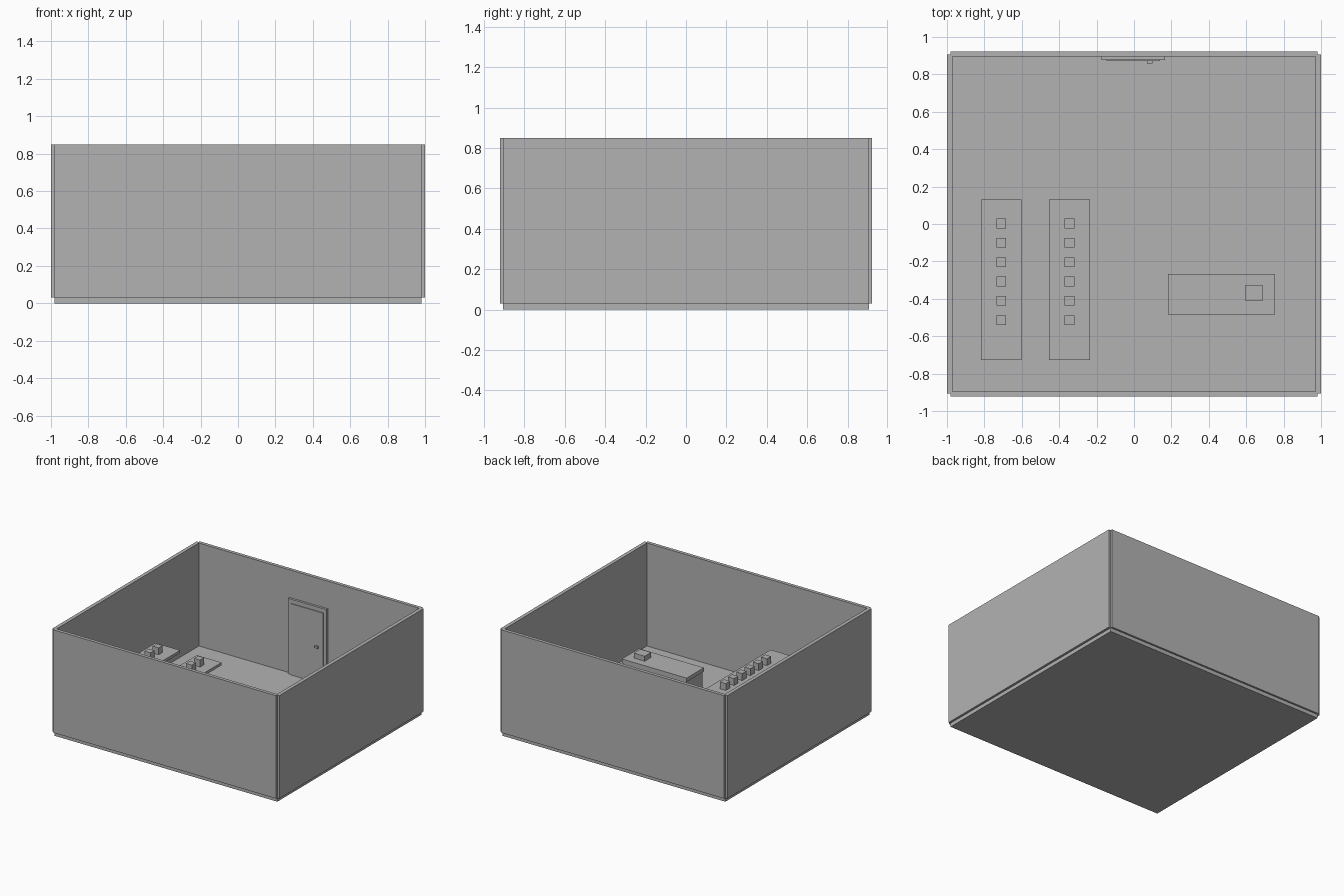
import bpy

if "Cube" in bpy.data.objects:
    bpy.data.objects.remove(bpy.data.objects["Cube"])

grey = bpy.data.materials.new("plain grey")
grey.diffuse_color = (0.45, 0.45, 0.45, 1)
grey.use_nodes = True
grey.node_tree.nodes["Principled BSDF"].inputs["Base Color"].default_value = grey.diffuse_color


def box(name, x, y, z):
    """Box from (min, max) ranges along each axis."""
    bpy.ops.mesh.primitive_cube_add(size=1, location=[(r[0] + r[1]) / 2 for r in (x, y, z)])
    ob = bpy.context.object
    ob.name = name
    ob.scale = [r[1] - r[0] for r in (x, y, z)]
    bpy.ops.object.transform_apply(location=False, rotation=False, scale=True)
    ob.data.materials.append(grey)
    return ob


FLOOR, TOP = 0.03, 0.85

# Floor slab and the four walls, open notches at the outer corners
box("floor", (-0.982, 0.982), (-0.907, 0.907), (0, FLOOR))
for s, side in ((-1, "left"), (1, "right")):
    box(side + "_wall", sorted((s * 0.971, s * 1.0)), (-0.907, 0.907), (FLOOR, TOP))
for s, side in ((-1, "front"), (1, "back")):
    box(side + "_wall", (-0.982, 0.982), sorted((s * 0.895, s * 0.922)), (FLOOR, TOP))

# Door on the inside of the back wall
box("door_frame", (-0.173, 0.166), (0.877, 0.897), (FLOOR, 0.63))
box("door_panel", (-0.147, 0.14), (0.871, 0.88), (FLOOR, 0.597))
box("door_handle", (0.07, 0.1), (0.859, 0.873), (0.307, 0.323))

# Two long display tables, each with a row of six small blocks
for i, cx in enumerate((-0.71, -0.345)):
    box(f"table_top_{i}", (cx - 0.109, cx + 0.109), (-0.727, 0.13), (0.365, 0.387))
    box(f"table_support_{i}", (cx - 0.03, cx + 0.03), (-0.6, -0.1), (FLOOR, 0.366))
    for k in range(6):
        y = 0.003 - k * 0.1034
        box(f"display_block_{i}_{k}", (cx - 0.026, cx + 0.026), (y - 0.026, y + 0.026), (0.386, 0.442))

# Desk with end panels, a modesty panel and a box on top
box("desk_top", (0.181, 0.753), (-0.484, -0.267), (0.195, 0.225))
for name, x0 in (("left", 0.187), ("right", 0.727)):
    box(f"desk_{name}_panel", (x0, x0 + 0.02), (-0.476, -0.275), (FLOOR, 0.196))
box("desk_modesty_panel", (0.2, 0.734), (-0.295, -0.275), (FLOOR, 0.196))
box("desk_box", (0.594, 0.69), (-0.41, -0.329), (0.224, 0.265))
